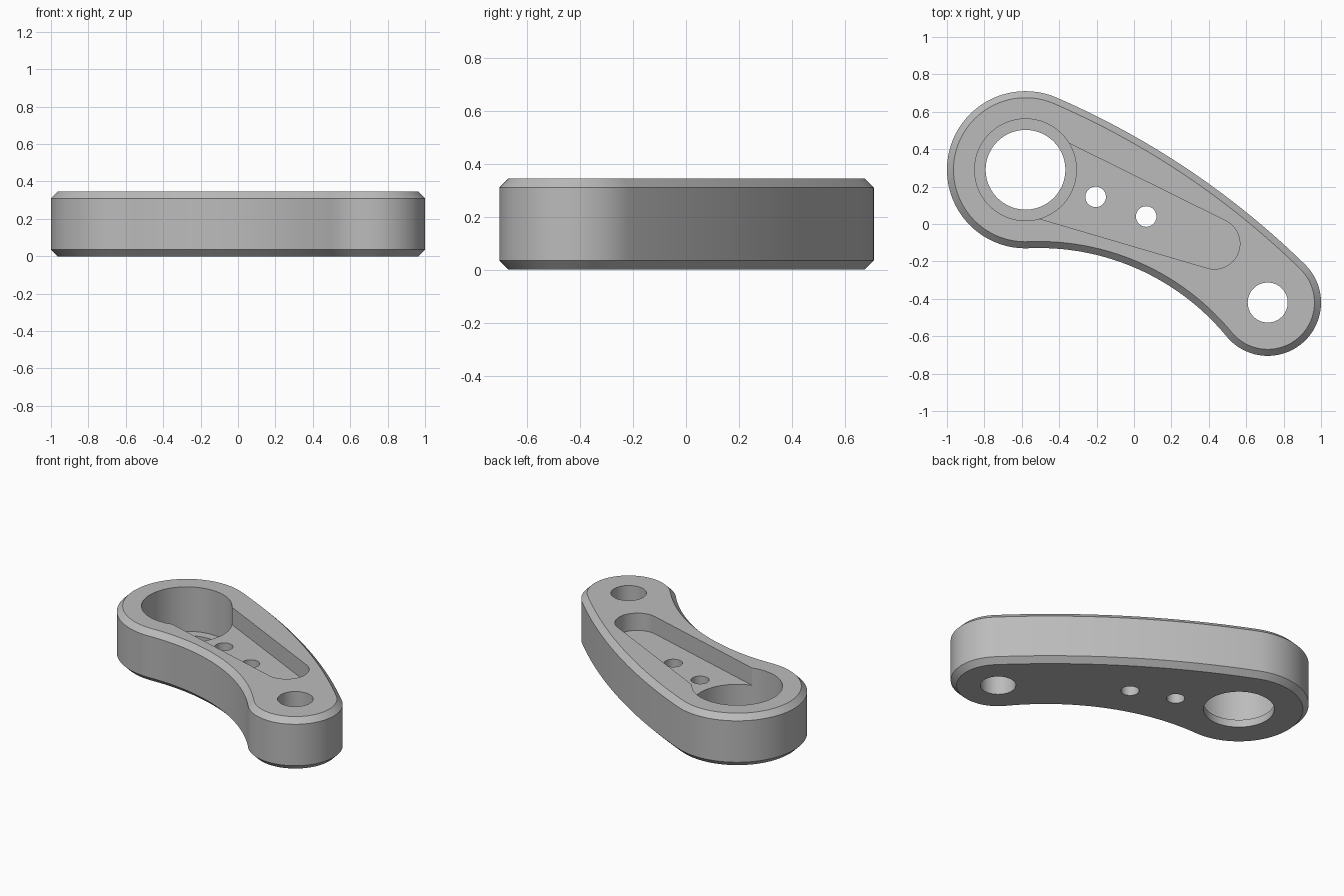
import bpy
import bmesh
from math import cos, sin, atan2, sqrt, acos, pi, radians
from mathutils import Vector

if "Cube" in bpy.data.objects:
    bpy.data.objects.remove(bpy.data.objects["Cube"], do_unlink=True)

HEIGHT, CHAMFER = 0.345, 0.035
LIP, POCKET_FLOOR = 0.05, 0.23
BIG, BIG_R = Vector((-0.58, 0.29)), 0.42
SMALL, SMALL_R = Vector((0.715, -0.42)), 0.285
BACK_R, FRONT_R = 4.4, 1.3

grey = bpy.data.materials.new("machined grey")
grey.use_nodes = True
grey.diffuse_color = (0.5, 0.5, 0.5, 1)
grey.node_tree.nodes["Principled BSDF"].inputs["Base Color"].default_value = (0.5, 0.5, 0.5, 1)


def arc(centre, radius, start, end, steps):
    return [centre + radius * Vector((cos(a), sin(a)))
            for a in (start + (end - start) * i / steps for i in range(steps + 1))]


def angle(v):
    return atan2(v.y, v.x)


def arc_centre(r_big, r_small):
    """Point at the given distances from both boss centres, on the front side."""
    d = SMALL - BIG
    u = d.normalized()
    along = (r_big ** 2 - r_small ** 2 + d.length ** 2) / (2 * d.length)
    return BIG + u * along + Vector((u.y, -u.x)) * sqrt(r_big ** 2 - along ** 2)


def loft(name, rings):
    """Closed solid through (points, z) rings of equal size."""
    bm = bmesh.new()
    loops = [[bm.verts.new((p.x, p.y, z)) for p in pts] for pts, z in rings]
    n = len(loops[0])
    for low, high in zip(loops, loops[1:]):
        for i in range(n):
            j = (i + 1) % n
            bm.faces.new((low[i], low[j], high[j], high[i]))
    bm.faces.new(loops[0][::-1])
    bm.faces.new(loops[-1])
    bmesh.ops.recalc_face_normals(bm, faces=bm.faces)
    mesh = bpy.data.meshes.new(name)
    bm.to_mesh(mesh)
    bm.free()
    mesh.materials.append(grey)
    obj = bpy.data.objects.new(name, mesh)
    bpy.context.collection.objects.link(obj)
    return obj


# Lever outline: two bosses joined by tangent arcs, convex behind, concave in front
back = arc_centre(BACK_R - BIG_R, BACK_R - SMALL_R)
front = arc_centre(FRONT_R + BIG_R, FRONT_R + SMALL_R)
back_big, back_small = angle(BIG - back), angle(SMALL - back)
front_big, front_small = angle(BIG - front), angle(SMALL - front)


def outline(inset):
    pts = arc(BIG, BIG_R - inset, back_big, front_big + pi, 72)
    pts += arc(front, FRONT_R + inset, front_big, front_small, 40)[1:]
    pts += arc(SMALL, SMALL_R - inset, front_small + pi, back_small + 2 * pi, 56)[1:]
    pts += arc(back, BACK_R - inset, back_small, back_big, 40)[1:-1]
    return pts


lever = loft("lever_arm", [(outline(CHAMFER), 0), (outline(0), CHAMFER),
                           (outline(0), HEIGHT - CHAMFER), (outline(CHAMFER), HEIGHT)])


def cylinder(name, x, y, radius, bottom, segments):
    ring = arc(Vector((x, y)), radius, 0, 2 * pi, segments)[:-1]
    return loft(name, [(ring, bottom), (ring, HEIGHT + 0.1)])


def tapered_slot(name, end, r_start, r_end, bottom):
    """Hull of a circle at the big boss and a smaller circle at the slot end."""
    d = end - BIG
    heading, spread = angle(d), acos((r_start - r_end) / d.length)
    ring = arc(end, r_end, heading - spread, heading + spread, 32)
    ring += arc(BIG, r_start, heading + spread, heading - spread + 2 * pi, 32)
    return loft(name, [(ring, bottom), (ring, HEIGHT + 0.1)])


# Pockets and holes
cutters = [
    tapered_slot("slot_cutter", Vector((0.43, -0.105)), 0.23, 0.136, POCKET_FLOOR),
    cylinder("counterbore_cutter", BIG.x, BIG.y, 0.272, LIP, 96),
    cylinder("bore_cutter", BIG.x, BIG.y, 0.213, -0.1, 96),
    cylinder("pivot_hole_cutter", SMALL.x, SMALL.y, 0.107, -0.1, 64),
    cylinder("inner_hole_cutter", -0.205, 0.145, 0.055, -0.1, 40),
    cylinder("outer_hole_cutter", 0.065, 0.04, 0.055, -0.1, 40),
]
bpy.ops.object.select_all(action="DESELECT")
bpy.context.view_layer.objects.active = lever
lever.select_set(True)
for cutter in cutters:
    mod = lever.modifiers.new(cutter.name, "BOOLEAN")
    mod.operation, mod.solver, mod.object = "DIFFERENCE", "EXACT", cutter
    bpy.ops.object.modifier_apply(modifier=mod.name)
    bpy.data.objects.remove(cutter, do_unlink=True)

bpy.ops.object.shade_smooth_by_angle(angle=radians(25))
